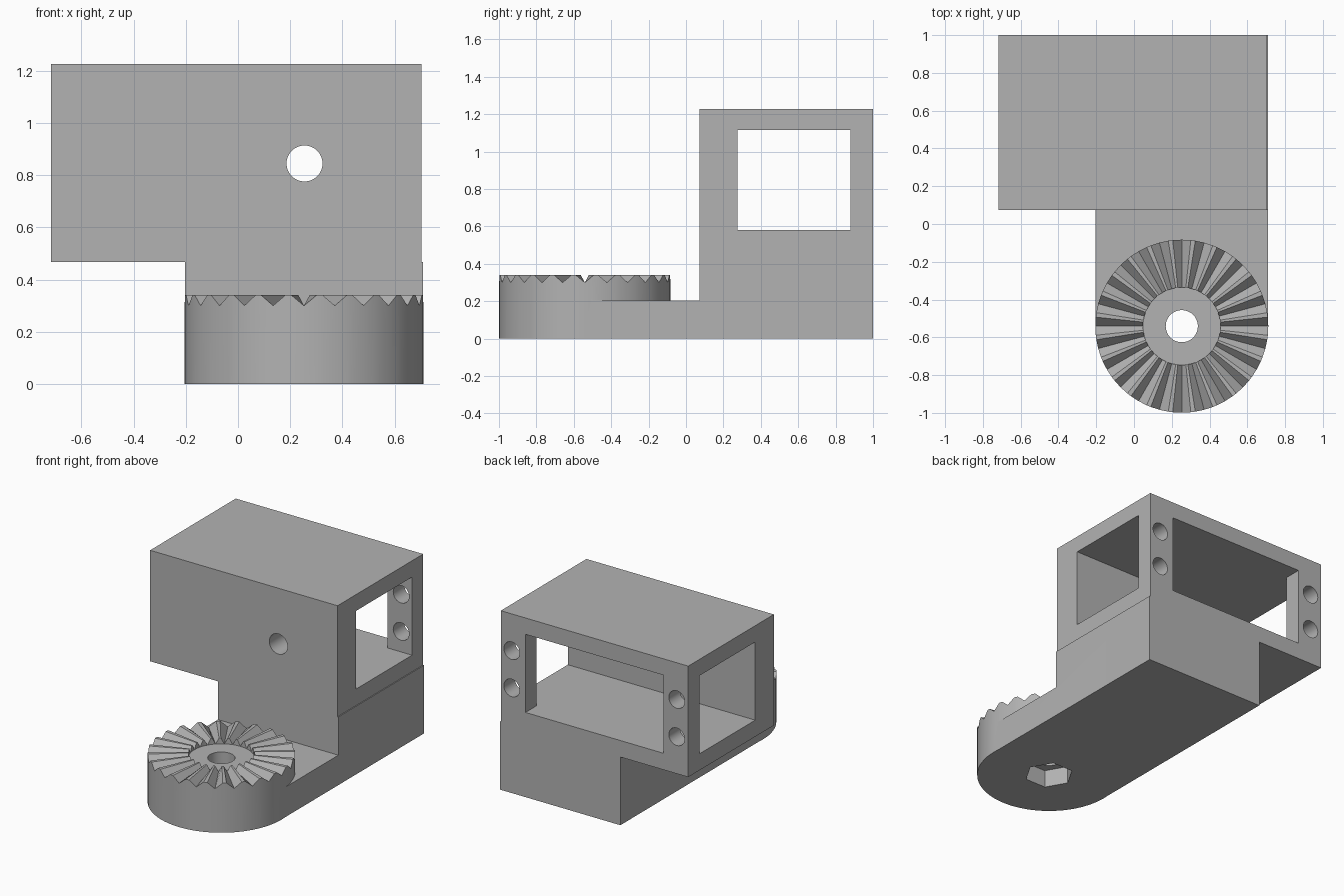
import bpy, bmesh
from math import cos, sin, pi
from mathutils import Matrix, Vector

if "Cube" in bpy.data.objects:
    bpy.data.objects.remove(bpy.data.objects["Cube"])

DISC = Vector((0.253, -0.541, 0))   # centre of the toothed disc
R_OUT, R_HUB = 0.458, 0.205
Z_VALLEY, Z_TOP = 0.30, 0.34
TEETH = 24

grey = bpy.data.materials.new("plain_grey")
grey.use_nodes = True
colour = (0.45, 0.45, 0.45, 1)
grey.diffuse_color = colour
grey.node_tree.nodes["Principled BSDF"].inputs["Base Color"].default_value = colour


def finish(name, bm):
    bmesh.ops.recalc_face_normals(bm, faces=bm.faces)
    mesh = bpy.data.meshes.new(name)
    bm.to_mesh(mesh)
    bm.free()
    mesh.materials.append(grey)
    obj = bpy.data.objects.new(name, mesh)
    bpy.context.collection.objects.link(obj)
    return obj


def box(name, lo, hi):
    lo, hi = Vector(lo), Vector(hi)
    bm = bmesh.new()
    bmesh.ops.create_cube(bm, size=1, matrix=Matrix.Translation((lo + hi) / 2)
                          @ Matrix.Diagonal((*(hi - lo), 1)))
    return finish(name, bm)


def rod(name, centre, radius, length, axis="Z", sides=48):
    turn = Matrix.Rotation(pi / 2, 4, "X") if axis == "Y" else Matrix()
    bm = bmesh.new()
    bmesh.ops.create_cone(bm, cap_ends=True, segments=sides, radius1=radius,
                          radius2=radius, depth=length,
                          matrix=Matrix.Translation(centre) @ turn)
    return finish(name, bm)


def combine(target, tool, operation):
    tool.hide_render = True
    mod = target.modifiers.new(operation.lower(), "BOOLEAN")
    mod.operation, mod.object, mod.solver = operation, tool, "EXACT"
    bpy.context.view_layer.objects.active = target
    bpy.ops.object.modifier_apply(modifier=mod.name)
    bpy.data.objects.remove(tool)


def toothed_disc(name):
    # radial teeth: each has a valley line and a narrow flat crest
    bm = bmesh.new()
    steps = [(i + f, Z_TOP if f else Z_VALLEY)
             for i in range(TEETH) for f in (0, 0.4, 0.6)]
    rings = []
    for radius, level in ((R_OUT, 0), (R_OUT, None), (R_HUB, None), (R_HUB, Z_VALLEY)):
        ring = []
        for step, z in steps:
            a = 2 * pi * step / TEETH
            ring.append(bm.verts.new(DISC + Vector((
                radius * cos(a), radius * sin(a), z if level is None else level))))
        rings.append(ring)
    for lower, upper in zip(rings, rings[1:]):
        for i in range(len(steps)):
            j = (i + 1) % len(steps)
            bm.faces.new((lower[i], lower[j], upper[j], upper[i]))
    bm.faces.new(rings[0])
    bm.faces.new(rings[-1])
    bmesh.ops.remove_doubles(bm, verts=bm.verts, dist=1e-5)
    return finish(name, bm)


# Solid parts: foot, pillar, motor housing, toothed disc
bracket = box("bracket", (-0.203, DISC.y, 0), (0.709, 1, 0.205))
combine(bracket, box("pillar", (-0.203, 0.073, 0.1), (0.709, 1, 0.467)), "UNION")
combine(bracket, box("housing", (-0.717, 0.073, 0.467), (0.703, 1, 1.227)), "UNION")
combine(bracket, toothed_disc("toothed_disc"), "UNION")

# Motor bay: side-to-side tunnel and back window
combine(bracket, box("bay", (-1, 0.275, 0.58), (1, 0.88, 1.115)), "DIFFERENCE")
combine(bracket, box("window", (-0.53, 0.8, 0.58), (0.516, 1.2, 1.115)), "DIFFERENCE")

# Shaft hole in the front wall, four screw holes in the back wall
combine(bracket, rod("shaft_hole", (0.255, 0.1, 0.845), 0.069, 0.5, "Y"), "DIFFERENCE")
for x in (-0.63, 0.62):
    for z in (0.72, 0.975):
        combine(bracket, rod("screw_hole", (x, 0.95, z), 0.06, 0.3, "Y", 32), "DIFFERENCE")

# Bolt hole through the disc with a hexagonal nut pocket underneath
combine(bracket, rod("bolt_hole", DISC, 0.085, 1), "DIFFERENCE")
pocket = rod("nut_pocket", (0, 0, 0), 0.155, 0.24, sides=6)
pocket.matrix_world = Matrix.Translation(DISC) @ Matrix.Rotation(pi / 2, 4, "Z")
combine(bracket, pocket, "DIFFERENCE")

# Merge flat neighbours and shade
bm = bmesh.new()
bm.from_mesh(bracket.data)
bmesh.ops.dissolve_limit(bm, angle_limit=0.01, verts=bm.verts, edges=bm.edges)
bm.to_mesh(bracket.data)
bm.free()
bpy.ops.object.select_all(action="DESELECT")
bracket.select_set(True)
bpy.context.view_layer.objects.active = bracket
bpy.ops.object.shade_smooth_by_angle(angle=0.4)
